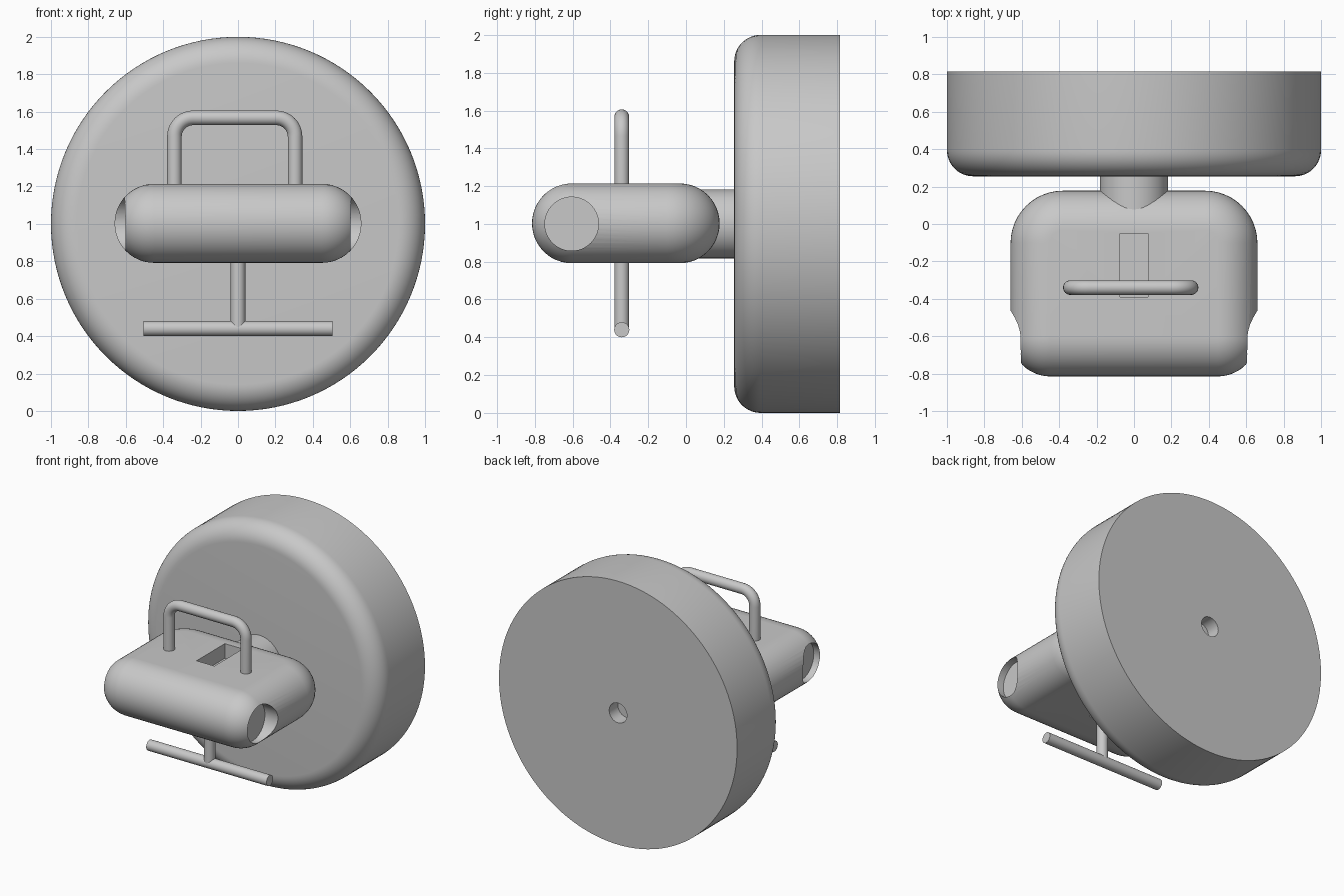
import bpy, bmesh, math
from mathutils import Vector, Matrix

cube = bpy.data.objects.get("Cube")
if cube:
    bpy.data.objects.remove(cube, do_unlink=True)

grey = bpy.data.materials.new("plain grey")
grey.use_nodes = True
grey.diffuse_color = (0.58, 0.58, 0.58, 1)
grey.node_tree.nodes["Principled BSDF"].inputs["Base Color"].default_value = (0.58, 0.58, 0.58, 1)


def make(name, bm):
    bmesh.ops.recalc_face_normals(bm, faces=bm.faces)
    mesh = bpy.data.meshes.new(name)
    bm.to_mesh(mesh)
    bm.free()
    obj = bpy.data.objects.new(name, mesh)
    bpy.context.collection.objects.link(obj)
    mesh.materials.append(grey)
    return obj


def select(obj):
    bpy.ops.object.select_all(action='DESELECT')
    obj.select_set(True)
    bpy.context.view_layer.objects.active = obj


def smooth(obj):
    select(obj)
    bpy.ops.object.shade_smooth_by_angle(angle=math.radians(35))


def skin(rings):
    """Closed solid through equal-length rings of points."""
    bm = bmesh.new()
    loops = [[bm.verts.new(p) for p in ring] for ring in rings]
    n = len(loops[0])
    for a, b in zip(loops, loops[1:]):
        for i in range(n):
            j = (i + 1) % n
            bm.faces.new((a[i], a[j], b[j], b[i]))
    bm.faces.new(loops[0])
    bm.faces.new(loops[-1])
    return bm


def tube(name, path, radius, sides=32):
    """Round tube along a path lying in the xz plane."""
    pts = [Vector(p) for p in path]
    rings = []
    for i, p in enumerate(pts):
        along = (pts[min(i + 1, len(pts) - 1)] - pts[max(i - 1, 0)]).normalized()
        u = Vector((0, 1, 0)) if abs(along.y) < 0.5 else Vector((1, 0, 0))
        v = along.cross(u)
        rings.append([p + radius * (math.cos(a) * u + math.sin(a) * v)
                      for a in (2 * math.pi * k / sides for k in range(sides))])
    return make(name, skin(rings))


def box(name, centre, size):
    bm = bmesh.new()
    bmesh.ops.create_cube(bm, size=1, matrix=Matrix.Translation(centre) @ Matrix.Diagonal((*size, 1)))
    return make(name, bm)


def cut(obj, cutter):
    select(obj)
    mod = obj.modifiers.new("cut", 'BOOLEAN')
    mod.operation = 'DIFFERENCE'
    mod.solver = 'EXACT'
    mod.object = cutter
    bpy.ops.object.modifier_apply(modifier=mod.name)
    bpy.data.objects.remove(cutter, do_unlink=True)


# Large disc with a rounded front rim and a small recess in the back
FRONT, BACK, FILLET = 0.255, 0.815, 0.14
profile = [(BACK, 1.0)]
for k in range(13):
    a = math.pi / 2 * k / 12
    profile.append((FRONT + FILLET * (1 - math.sin(a)), 1 - FILLET * (1 - math.cos(a))))
disc = make("disc", skin([[(r * math.cos(a), y, 1 + r * math.sin(a))
                           for a in (2 * math.pi * k / 128 for k in range(128))]
                          for y, r in profile]))
cut(disc, tube("recess_cutter", [(0, 0.71, 1), (0, 0.9, 1)], 0.075))
smooth(disc)

# Short neck joining disc and body
smooth(tube("neck", [(0, 0.0, 1), (0, 0.26, 1)], 0.182, 64))

# Pillow-shaped body: rounded plan with a half-round edge
HALF_X, Y_MIN, Y_MAX, EDGE = 0.66, -0.815, 0.178, 0.211


def plan(offset, z):
    ring = []
    for q, (sx, sy, r) in enumerate([(1, 1, 0.28), (-1, 1, 0.28), (-1, -1, 0.213), (1, -1, 0.213)]):
        cx = sx * (HALF_X - r)
        cy = Y_MAX - r if sy > 0 else Y_MIN + r
        for k in range(13):
            a = math.pi / 2 * (q + k / 12)
            ring.append((cx + (r - offset) * math.cos(a), cy + (r - offset) * math.sin(a), z))
    return ring


rings = []
for k in range(25):
    a = math.pi * (k / 24 - 0.5)
    rings.append(plan(EDGE * (1 - math.cos(a)), 1.003 + EDGE * math.sin(a)))
body = make("body", skin(rings))
for side in (-1, 1):
    cut(body, tube("socket_cutter", [(side * 0.55, -0.605, 1), (side * 0.8, -0.605, 1)], 0.142, 64))
    cut(body, box("slot_cutter", (0, -0.22, 1.003 + side * 0.2), (0.15, 0.34, 0.2)))
smooth(body)

# Bent carrying handle
LEFT, RIGHT, TOP, BEND, Y = -0.34, 0.305, 1.567, 0.1, -0.34
path = [(LEFT, Y, 1.12)]
for cx, start in ((LEFT + BEND, math.pi), (RIGHT - BEND, math.pi / 2)):
    for k in range(11):
        a = start - math.pi / 2 * k / 10
        path.append((cx + BEND * math.cos(a), Y, TOP - BEND + BEND * math.sin(a)))
path.append((RIGHT, Y, 1.12))
smooth(tube("handle", path, 0.039))

# T-shaped lever below the body
smooth(tube("lever_stem", [(0, Y, 0.44), (0, Y, 0.95)], 0.039))
smooth(tube("lever_bar", [(-0.505, Y, 0.44), (0.505, Y, 0.44)], 0.04))
